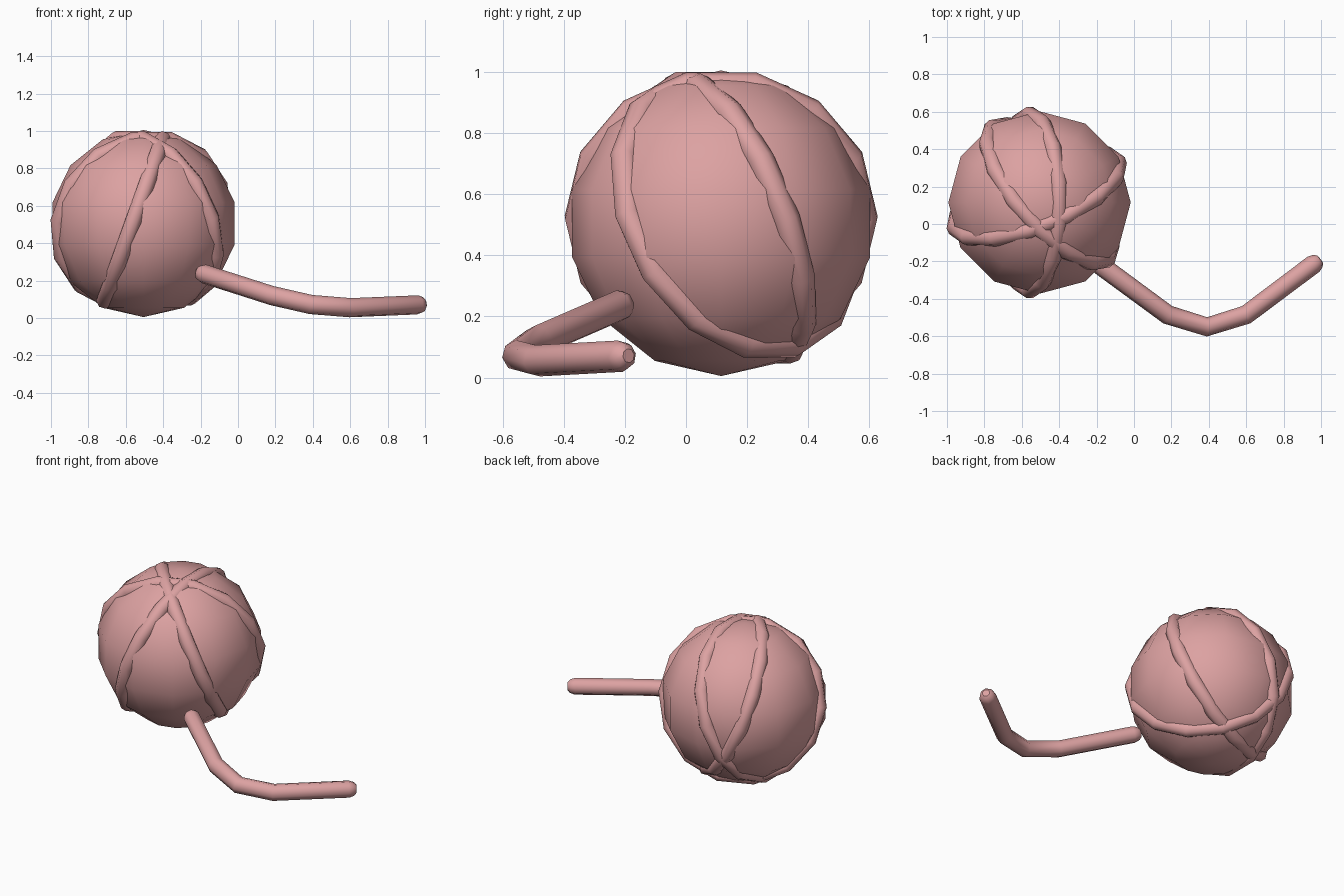
import bpy
from math import cos, sin, tau, sqrt
from mathutils import Vector

if "Cube" in bpy.data.objects:
    bpy.data.objects.remove(bpy.data.objects["Cube"])

CENTRE = Vector((-0.505, 0.115, 0.505))

mat = bpy.data.materials.new("yarn_pink")
mat.diffuse_color = (0.72, 0.36, 0.36, 1)
mat.use_nodes = True
mat.node_tree.nodes["Principled BSDF"].inputs["Base Color"].default_value = mat.diffuse_color


def tube(name, points, radius, radii=None, cyclic=False):
    """Round strand swept along a polyline."""
    cu = bpy.data.curves.new(name, 'CURVE')
    cu.dimensions = '3D'
    cu.bevel_depth = radius
    cu.bevel_resolution = 2
    cu.use_fill_caps = not cyclic
    sp = cu.splines.new('POLY')
    sp.points.add(len(points) - 1)
    for i, p in enumerate(points):
        sp.points[i].co = (*p, 1)
        sp.points[i].radius = radii[i] if radii else 1
    sp.use_cyclic_u = cyclic
    sp.use_smooth = True
    cu.materials.append(mat)
    ob = bpy.data.objects.new(name, cu)
    bpy.context.collection.objects.link(ob)
    return ob


# Ball core
bpy.ops.mesh.primitive_uv_sphere_add(segments=12, ring_count=7, radius=0.5, location=CENTRE)
ball = bpy.context.object
ball.name = "yarn_ball"
ball.data.materials.append(mat)
bpy.ops.object.shade_smooth()

# Wound strands: each lies in a plane (normal, offset) cutting the ball
WRAPS = [((-0.40, 1, 0.40), 0.05),
         ((1, 0, -0.36), -0.06),
         ((1, 0.875, 0.528), 0.11)]
R, N = 0.472, 14
for k, (normal, offset) in enumerate(WRAPS):
    n = Vector(normal)
    d = offset / n.length
    n.normalize()
    u = (Vector((0, 0, 1)) - n * n.z).normalized()
    v = n.cross(u)
    r = sqrt(R * R - d * d)
    pts = []
    for i in range(N):
        a = tau * (i + 0.5) / N
        pts.append(CENTRE + n * d + (u * cos(a) + v * sin(a)) * r)
    tube(f"wound_strand_{k + 1}", pts, 0.046, cyclic=True)

# Loose tail with rounded ends
path = [Vector(p) for p in [(-0.18, -0.22, 0.235), (0.18, -0.485, 0.12), (0.39, -0.55, 0.072),
                            (0.60, -0.485, 0.055), (0.96, -0.215, 0.07)]]
start = (path[0] - path[1]).normalized()
end = (path[-1] - path[-2]).normalized()
pts = ([path[0] + start * 0.045, path[0] + start * 0.03] + path
       + [path[-1] + end * 0.03, path[-1] + end * 0.045])
tube("loose_tail", pts, 0.052, [0.45, 0.8] + [1] * 5 + [0.8, 0.45])
